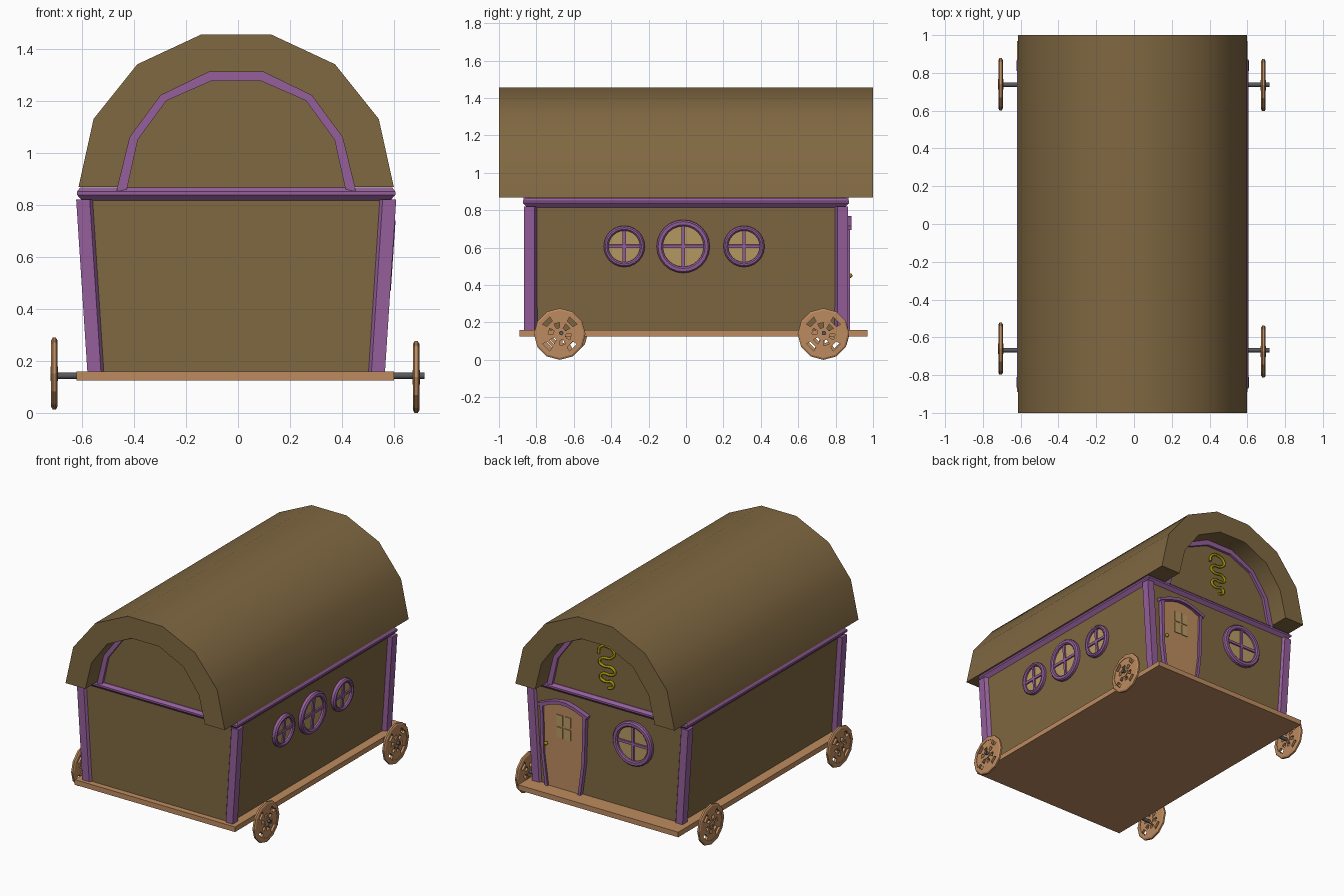
import bpy, bmesh
from math import sin, cos, pi, radians
from mathutils import Matrix, Vector

if "Cube" in bpy.data.objects:
    bpy.data.objects.remove(bpy.data.objects["Cube"])

CX = -0.007  # body centre line


def material(name, r, g, b):
    m = bpy.data.materials.new(name)
    m.diffuse_color = (r, g, b, 1)
    m.use_nodes = True
    m.node_tree.nodes["Principled BSDF"].inputs["Base Color"].default_value = m.diffuse_color
    return m


BROWN = material("dark_wood", 0.216, 0.138, 0.054)
PURPLE = material("purple_trim", 0.30, 0.115, 0.33)
TAN = material("light_wood", 0.515, 0.26, 0.115)
GLASS = material("window_glass", 0.485, 0.33, 0.127)
YELLOW = material("yellow", 0.36, 0.31, 0.0)
IRON = material("iron", 0.10, 0.10, 0.11)


def finish(name, bm, mat, matrix=Matrix(), smooth=None):
    bmesh.ops.recalc_face_normals(bm, faces=bm.faces[:])
    me = bpy.data.meshes.new(name)
    bm.to_mesh(me)
    bm.free()
    me.materials.append(mat)
    ob = bpy.data.objects.new(name, me)
    ob.matrix_world = matrix
    bpy.context.collection.objects.link(ob)
    if smooth:
        bpy.ops.object.select_all(action='DESELECT')
        ob.select_set(True)
        bpy.context.view_layer.objects.active = ob
        bpy.ops.object.shade_smooth_by_angle(angle=radians(smooth))
    return ob


def loft(name, rings, mat, matrix=Matrix(), caps=True, smooth=None):
    """Join equal-length rings of points; caps=False closes the loop of rings."""
    bm = bmesh.new()
    vs = [[bm.verts.new(p) for p in r] for r in rings]
    n = len(vs[0])
    pairs = list(zip(vs, vs[1:])) + ([] if caps else [(vs[-1], vs[0])])
    for a, b in pairs:
        for i in range(n):
            j = (i + 1) % n
            bm.faces.new((a[i], a[j], b[j], b[i]))
    if caps:
        bm.faces.new(vs[0])
        bm.faces.new(vs[-1])
    return finish(name, bm, mat, matrix, smooth)


def prism(name, pts, y0, y1, mat, smooth=None):
    return loft(name, [[(x, y, z) for x, z in pts] for y in (y0, y1)], mat, smooth=smooth)


def rect(z, hx, hy, cx=CX, cy=0):
    return [(cx + a * hx, cy + b * hy, z) for a, b in ((-1, -1), (1, -1), (1, 1), (-1, 1))]


def lathe(name, prof, segs, mat, matrix, caps=False, smooth=None):
    rings = [[(r * cos(2 * pi * i / segs), r * sin(2 * pi * i / segs), h) for i in range(segs)]
             for r, h in prof]
    return loft(name, rings, mat, matrix, caps, smooth)


def arch(half, cx=CX):
    return [(cx - x, z) for x, z in half] + [(cx + x, z) for x, z in reversed(half)]


# floor, tapered body and cornice
loft("floor_platform", [rect(.125, .61, .93, -.01, .04), rect(.16, .61, .93, -.01, .04)], TAN)
loft("body_walls", [rect(.155, .545, .85), rect(.82, .59, .85)], BROWN)
loft("cornice", [rect(.812, .588, .845), rect(.838, .612, .872), rect(.85, .612, .872),
                 rect(.866, .60, .855)], PURPLE)

# leaning corner posts
section = [(.022, .015), (-.03, .015), (-.045, -.005), (-.005, -.055), (.022, -.04)]
for sx, side in ((-1, "left"), (1, "right")):
    for sy, end in ((-1, "front"), (1, "back")):
        loft(f"{end}_{side}_post",
             [[(CX + sx * (hx + dx), sy * (.85 + dy), z) for dx, dy in section]
              for z, hx in ((.158, .55), (.82, .593))], PURPLE)

# barrel roof, gable infill and gable trims
roof_out = [(.606, .868), (.548, 1.13), (.38, 1.34), (.133, 1.455)]
roof_in = [(.455, .868), (.408, 1.06), (.29, 1.22), (.105, 1.31)]
trim_in = [(.42, .86), (.378, 1.05), (.268, 1.20), (.097, 1.275)]
prism("barrel_roof", arch(roof_out) + arch(roof_in)[::-1], -1, 1, BROWN, smooth=40)
prism("gable_infill", arch([(.44, .85)] + roof_in[1:]), -.85, .85, BROWN)
for sy, end in ((-1, "front"), (1, "back")):
    prism(f"{end}_gable_trim", arch([(.46, .85)] + roof_in[1:]) + arch(trim_in)[::-1],
          sy * .84, sy * .868, PURPLE)


# round windows, built facing local +z
def window(name, r, matrix):
    ri = r * .77
    lathe(name + "_frame", [(ri, -.01), (ri, .02), (ri + .008, .027), (r - .008, .027),
                            (r, .018), (r, -.01)], 24, PURPLE, matrix, smooth=30)
    lathe(name + "_glass", [(ri + .004, -.01), (ri + .004, .008)], 24, GLASS, matrix, caps=True)
    for k, (a, b) in enumerate(((ri + .004, .009), (.009, ri + .004))):
        loft(f"{name}_bar_{k + 1}", [rect(0, a, b, 0), rect(.018, a, b, 0)], PURPLE, matrix)


tilt = Matrix.Rotation(pi / 2 + .068, 4, 'Y')
for name, y, r in (("front", -.33, .11), ("middle", -.015, .142), ("rear", .31, .11)):
    window(f"side_window_{name}", r, Matrix.Translation((CX + .5765, y, .607)) @ tilt)
window("back_window", .15, Matrix.Translation((-.20, .85, .615)) @ Matrix.Rotation(-pi / 2, 4, 'X'))

# back door with frame, panes and knob
DX = .325
door_out = [(.135, .16), (.165, .38), (.175, .715), (.09, .752), (.03, .765)]
door_in = [(.115, .16), (.144, .38), (.152, .70), (.085, .729), (.028, .742)]
prism("door_panel", arch(door_in, DX), .84, .864, TAN)
prism("door_frame", arch(door_out, DX) + arch(door_in, DX)[::-1], .84, .878, PURPLE)
lintel = [(.19, .715), (.092, .752), (.03, .768)]
lintel_low = [(.185, .695), (.088, .732), (.028, .746)]
prism("door_lintel", arch(lintel, DX) + arch(lintel_low, DX)[::-1], .84, .884, PURPLE)
for i in (-1, 1):
    for z in (.545, .63):
        x = DX + i * .03
        prism("door_pane", [(x - .024, z - .036), (x + .024, z - .036),
                            (x + .024, z + .036), (x - .024, z + .036)], .85, .869, GLASS)
bm = bmesh.new()
bmesh.ops.create_icosphere(bm, subdivisions=2, radius=.013)
finish("door_knob", bm, YELLOW, Matrix.Translation((.452, .877, .45)), smooth=60)

# squiggle ornament on the back gable
path = [(.065, 1.165), (.055, 1.21), (.0, 1.23), (-.055, 1.195), (-.03, 1.155), (.04, 1.14),
        (.058, 1.11), (.03, 1.09), (-.04, 1.09), (-.06, 1.06), (-.03, 1.04), (.035, 1.035),
        (.05, 1.005), (.02, .985), (-.04, .99), (-.045, .96), (-.01, .945)]
cu = bpy.data.curves.new("gable_ornament", 'CURVE')
cu.dimensions = '3D'
cu.bevel_depth = .009
cu.bevel_resolution = 1
cu.resolution_u = 4
cu.use_fill_caps = True
sp = cu.splines.new('BEZIER')
sp.bezier_points.add(len(path) - 1)
for bp, (x, z) in zip(sp.bezier_points, path):
    bp.co = (x, .858, z)
    bp.handle_left_type = bp.handle_right_type = 'AUTO'
cu.materials.append(YELLOW)
orn = bpy.data.objects.new("gable_ornament", cu)
bpy.context.collection.objects.link(orn)


# wheels: pierced disc, raised rim and hub
def wheel(name, x, y, z):
    m = Matrix.Translation((x, y, z)) @ Matrix.Rotation(pi / 2, 4, 'Y')
    bm = bmesh.new()
    radii = (.012, .035, .062, .08, .105, .12)
    vs = [[bm.verts.new((r * cos(pi * i / 6), r * sin(pi * i / 6), 0)) for i in range(12)]
          for r in radii]
    for k in range(5):
        for i in range(12):
            if (k == 1 and i % 2 == 0) or (k == 3 and i % 3 == 1):
                continue  # pierced openings
            j = (i + 1) % 12
            bm.faces.new((vs[k][i], vs[k][j], vs[k + 1][j], vs[k + 1][i]))
    disc = finish(name + "_disc", bm, TAN, m)
    sol = disc.modifiers.new("thickness", 'SOLIDIFY')
    sol.thickness = .018
    sol.offset = 0
    lathe(name + "_rim", [(.108, -.012), (.128, -.012), (.138, -.006), (.138, .006),
                          (.128, .012), (.108, .012)], 12, TAN, m)
    lathe(name + "_hub", [(.028, -.014), (.028, .014)], 12, TAN, m, caps=True)


for end, yl, yr in (("front", -.66, -.675), ("back", .74, .735)):
    wheel(f"{end}_left_wheel", -.706, yl, .151)
    wheel(f"{end}_right_wheel", .685, yr, .1375)
    axle = Matrix.Translation((0, (yl + yr) / 2, .143)) @ Matrix.Rotation(pi / 2, 4, 'Y')
    lathe(f"{end}_axle", [(.012, -.72), (.012, .717)], 12, IRON, axle, caps=True, smooth=40)
